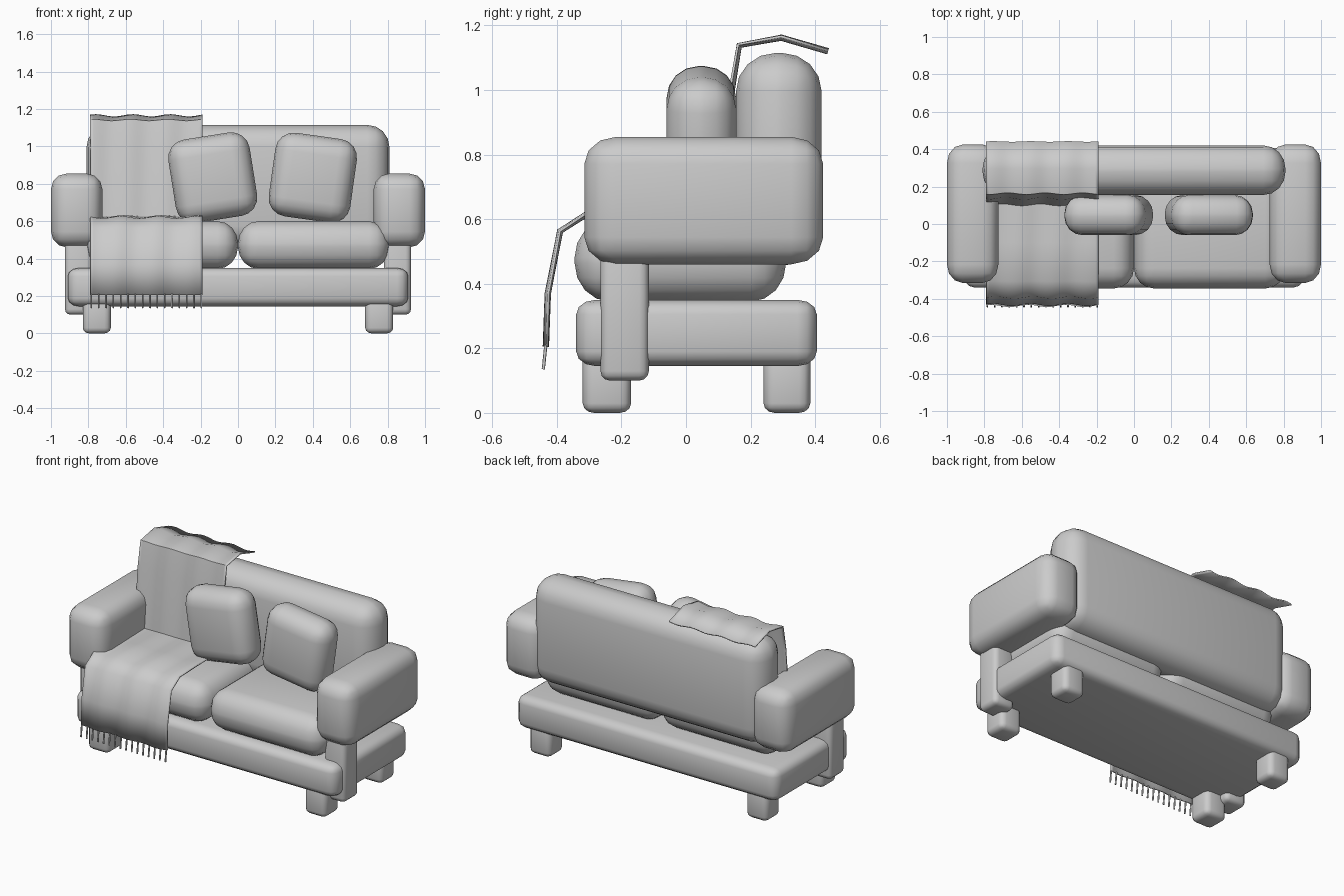
import bpy, bmesh, math
from mathutils import Vector, Matrix

cube = bpy.data.objects.get("Cube")
if cube:
    bpy.data.objects.remove(cube, do_unlink=True)

grey = bpy.data.materials.new("soft_grey")
grey.use_nodes = True
colour = (0.6, 0.6, 0.6, 1)
grey.diffuse_color = colour
grey.node_tree.nodes["Principled BSDF"].inputs["Base Color"].default_value = colour


def finish(name, bm, angle=60):
    """Turn a bmesh into a smooth shaded object."""
    bmesh.ops.recalc_face_normals(bm, faces=bm.faces)
    mesh = bpy.data.meshes.new(name)
    bm.to_mesh(mesh)
    bm.free()
    mesh.materials.append(grey)
    obj = bpy.data.objects.new(name, mesh)
    bpy.context.collection.objects.link(obj)
    bpy.ops.object.select_all(action='DESELECT')
    obj.select_set(True)
    bpy.context.view_layer.objects.active = obj
    bpy.ops.object.shade_smooth_by_angle(angle=math.radians(angle))
    return obj


def padded_box(name, low, high, rounding, segments=3, tilt=0):
    """Rounded box; the rounding radius may differ along each axis."""
    low, high, r = Vector(low), Vector(high), Vector(rounding)
    size = high - low
    bm = bmesh.new()
    bmesh.ops.create_cube(bm, size=1)
    bmesh.ops.scale(bm, verts=bm.verts, vec=[s / k for s, k in zip(size, r)])
    bmesh.ops.bevel(bm, geom=bm.edges[:], offset=0.99, segments=segments,
                    profile=0.5, affect='EDGES')
    bmesh.ops.scale(bm, verts=bm.verts, vec=r)
    obj = finish(name, bm)
    obj.location = (low + high) / 2
    obj.rotation_euler.y = math.radians(tilt)
    return obj


# Frame and backrest
padded_box("base", (-0.91, -0.34, 0.145), (0.91, 0.405, 0.35), (0.06, 0.06, 0.045))
padded_box("backrest", (-0.81, 0.155, 0.455), (0.81, 0.42, 1.115), (0.12, 0.125, 0.12), 4)

# Mirrored parts on both sides
for side, s in (("left", 1), ("right", -1)):
    def pair(name, x0, x1, y, z, rounding, segments=3):
        xs = sorted((s * x0, s * x1))
        padded_box(f"{side}_{name}", (xs[0], y[0], z[0]), (xs[1], y[1], z[1]),
                   rounding, segments)

    pair("arm", 0.725, 1.0, (-0.315, 0.425), (0.46, 0.855), (0.085, 0.1, 0.085))
    pair("arm_post", 0.78, 0.925, (-0.265, -0.115), (0.10, 0.52), (0.03, 0.03, 0.03))
    pair("front_leg", 0.68, 0.83, (-0.32, -0.17), (0, 0.2), (0.035, 0.035, 0.03))
    pair("back_leg", 0.68, 0.83, (0.24, 0.385), (0, 0.2), (0.035, 0.035, 0.03))
    pair("seat_cushion", 0.0, 0.81, (-0.345, 0.31), (0.345, 0.60), (0.11, 0.11, 0.12), 4)

# Leaning throw pillows
for name, x, tilt in (("right_pillow", -0.135, -9), ("left_pillow", 0.4, 8)):
    padded_box(name, (x - 0.22, -0.06, 0.607), (x + 0.22, 0.155, 1.058),
               (0.1, 0.1, 0.1), 4, tilt)

# Draped blanket: side profile swept across with a gentle ripple
profile = [Vector(p) for p in ((0.44, 1.12), (0.295, 1.162), (0.165, 1.138),
                               (0.14, 0.99), (0.105, 0.625), (-0.1, 0.622),
                               (-0.305, 0.617), (-0.39, 0.563), (-0.428, 0.37),
                               (-0.434, 0.205))]
x_start, x_end, columns = -0.79, -0.19, 36
bm = bmesh.new()
rows = []
for i, p in enumerate(profile):
    along = profile[min(i + 1, len(profile) - 1)] - profile[max(i - 1, 0)]
    normal = Vector((along.y, -along.x)).normalized()
    row = []
    for c in range(columns + 1):
        x = x_start + (x_end - x_start) * c / columns
        q = p + normal * 0.006 * math.sin(math.tau * x / 0.2 + 0.4 * i)
        row.append(bm.verts.new((x, q.x, q.y)))
    rows.append(row)
for a, b in zip(rows, rows[1:]):
    for c in range(columns):
        bm.faces.new((a[c], a[c + 1], b[c + 1], b[c]))
blanket = finish("blanket", bm)
thickness = blanket.modifiers.new("Thickness", 'SOLIDIFY')
thickness.thickness = 0.008
thickness.offset = 0

# Fringe strands along the lower blanket edge
bm = bmesh.new()
strands = 16
for i in range(strands):
    x = x_start + 0.006 + (x_end - x_start - 0.012) * i / (strands - 1)
    top, bottom = Vector((x, -0.434, 0.21)), Vector((x, -0.442, 0.135))
    turn = (top - bottom).to_track_quat('Z', 'Y').to_matrix().to_4x4()
    bmesh.ops.create_cone(bm, cap_ends=True, segments=6, radius1=0.005, radius2=0.005,
                          depth=(top - bottom).length,
                          matrix=Matrix.Translation((top + bottom) / 2) @ turn)
finish("blanket_fringe", bm)
